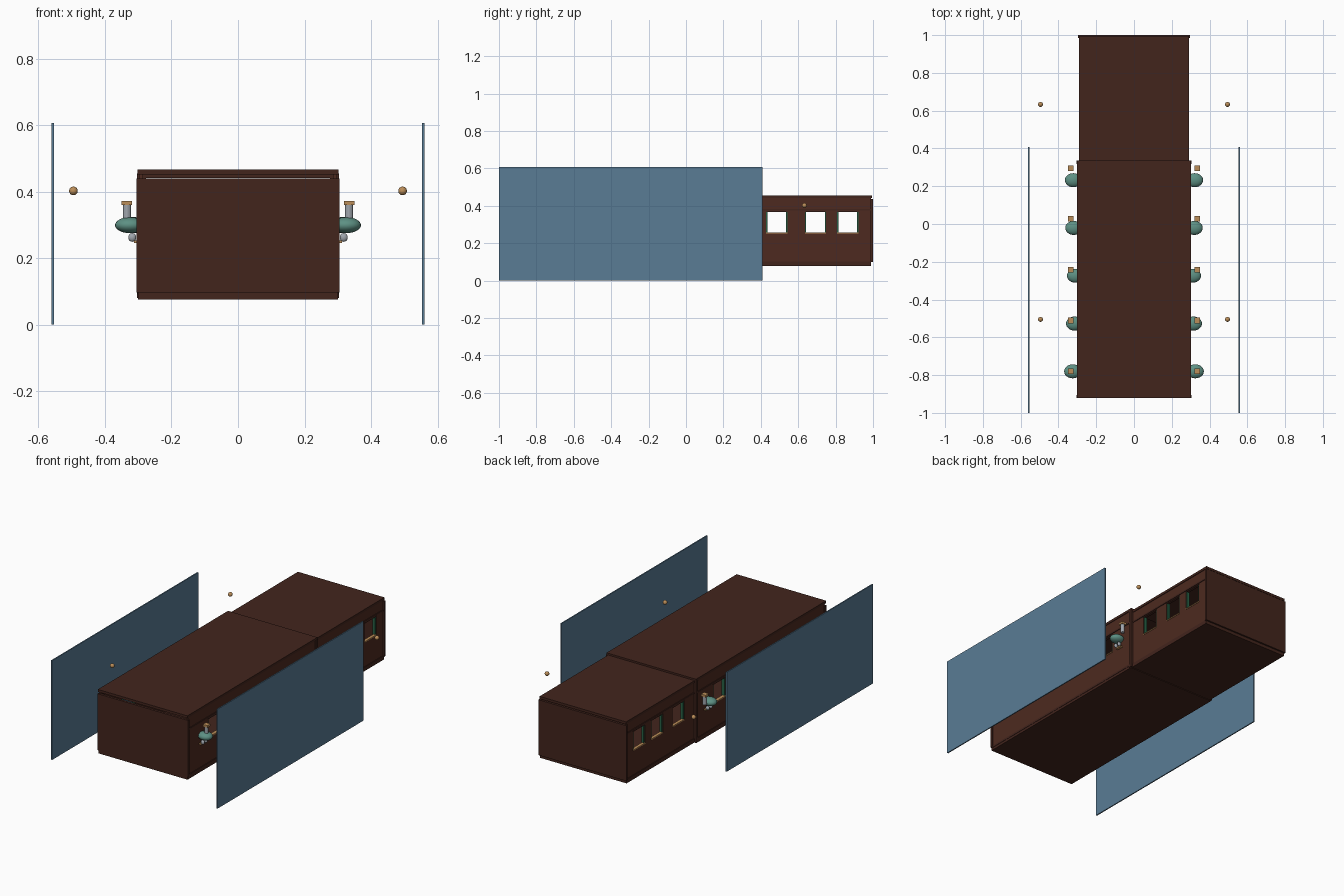
import bpy, bmesh
from mathutils import Matrix, Vector

if "Cube" in bpy.data.objects:
    bpy.data.objects.remove(bpy.data.objects["Cube"])


def mat(name, rgb):
    m = bpy.data.materials.new(name)
    m.diffuse_color = (*rgb, 1)
    m.use_nodes = True
    m.node_tree.nodes["Principled BSDF"].inputs["Base Color"].default_value = m.diffuse_color
    return m


WOOD = mat("dark_wood", (0.055, 0.018, 0.012))
SIDE = mat("red_wood", (0.075, 0.023, 0.014))
GLASS = mat("blue_panel", (0.10, 0.20, 0.30))
BRASS = mat("brass", (0.50, 0.27, 0.10))
TEAL = mat("teal", (0.11, 0.28, 0.23))
GREEN = mat("green", (0.02, 0.12, 0.06))
STEEL = mat("pale_steel", (0.35, 0.38, 0.42))


def finish(name, bm, m, smooth=False):
    me = bpy.data.meshes.new(name)
    bm.to_mesh(me)
    bm.free()
    me.materials.append(m)
    for p in me.polygons:
        p.use_smooth = smooth
    ob = bpy.data.objects.new(name, me)
    bpy.context.collection.objects.link(ob)
    return ob


# a box given by its x, y and z limits
def box(name, x, y, z, m):
    bm = bmesh.new()
    bmesh.ops.create_cube(bm, size=1)
    for v in bm.verts:
        v.co = Vector([(a + b) / 2 + c * (b - a) for (a, b), c in zip((x, y, z), v.co)])
    return finish(name, bm, m)


def ball(name, loc, r, m):
    bm = bmesh.new()
    bmesh.ops.create_uvsphere(bm, u_segments=24, v_segments=12, radius=1)
    bmesh.ops.transform(bm, matrix=Matrix.Translation(loc) @ Matrix.Diagonal((*r, 1)), verts=bm.verts)
    return finish(name, bm, m, True)


def post(name, loc, r, h, m):
    bm = bmesh.new()
    bmesh.ops.create_cone(bm, cap_ends=True, segments=16, radius1=r, radius2=r, depth=h)
    bmesh.ops.translate(bm, vec=loc, verts=bm.verts)
    return finish(name, bm, m)


# limits along x on the chosen side
def sx(s, a, b):
    return tuple(sorted((s * a, s * b)))


# side wall built from strips and piers around its window openings
def side_wall(name, s, x0, x1, y0, y1, z0, z1, windows, hw):
    wx = sx(s, x0, x1)
    box(name + "_lower", wx, (y0, y1), (z0, 0.255), SIDE)
    box(name + "_upper", wx, (y0, y1), (0.37, z1), SIDE)
    edges = [y0] + [e for w in windows for e in (w - hw, w + hw)] + [y1]
    for a, b in zip(edges[::2], edges[1::2]):
        box(name + "_pier", wx, (a, b), (0.255, 0.37), SIDE)
    # rails along the top and bottom of the wall
    box(name + "_top_rail", sx(s, x1, x1 + 0.004), (y0, y1), (0.374, 0.384), WOOD)
    box(name + "_base_rail", sx(s, x1, x1 + 0.004), (y0, y1), (0.09, 0.103), WOOD)
    # green curtains and brass sill in every window
    for w in windows:
        for d in (-1, 1):
            e = w + d * hw
            box("curtain", sx(s, x0 - 0.008, x1 - 0.003), tuple(sorted((e, e - d * 0.007))),
                (0.255, 0.37), GREEN)
        box("window_sill", sx(s, x0 - 0.004, x1 + 0.003), (w - hw, w + hw), (0.251, 0.257), BRASS)
        box("window_head", sx(s, x0 - 0.004, x1 + 0.002), (w - hw, w + hw), (0.367, 0.372), WOOD)


# floors and roofs of both carriage halves
box("front_floor", (-0.30, 0.30), (-0.915, 0.33), (0.075, 0.097), WOOD)
box("front_roof", (-0.302, 0.302), (-0.92, 0.335), (0.452, 0.467), WOOD)
box("rear_floor", (-0.292, 0.292), (0.33, 0.99), (0.079, 0.10), WOOD)
box("rear_roof", (-0.292, 0.292), (0.33, 0.995), (0.441, 0.456), WOOD)

# end walls
box("front_wall", (-0.305, 0.305), (-0.92, -0.905), (0.096, 0.44), WOOD)
box("rear_wall", (-0.297, 0.297), (0.986, 1.0), (0.098, 0.436), WOOD)

for s in (-1, 1):
    side_wall("front_side", s, 0.285, 0.298, -0.91, 0.33, 0.09, 0.453,
              [-0.655, -0.402, -0.149, 0.104], 0.06)
    side_wall("rear_side", s, 0.277, 0.288, 0.33, 0.988, 0.09, 0.442,
              [0.485, 0.692, 0.865], 0.057)
    box("joint_post", sx(s, 0.285, 0.304), (0.318, 0.336), (0.08, 0.455), WOOD)

    # blue side panels standing on the ground
    box("side_panel", sx(s, 0.554, 0.561), (-1.0, 0.408), (0, 0.606), GLASS)

    # floating lamps
    for y in (-0.505, 0.633):
        ball("floating_lamp", (s * 0.495, y, 0.402), (0.013,) * 3, BRASS)

    # rounded teal bodies with a capped chimney each
    for i, reach in enumerate((0.370, 0.360, 0.355, 0.364, 0.366)):
        y = -0.78 + 0.253 * i
        c = -0.78 + 0.269 * i
        ball("teal_body", (s * (reach - 0.045), y, 0.299), (0.045, 0.037, 0.024), TEAL)
        post("chimney", (s * 0.334, c, 0.335), 0.012, 0.054, STEEL)
        box("chimney_cap", sx(s, 0.319, 0.350), (c - 0.015, c + 0.015), (0.359, 0.372), BRASS)
        # brackets underneath
        for d in (-0.014, 0.014):
            ball("bracket_knob", (s * 0.318, y + d, 0.262), (0.012, 0.009, 0.013), STEEL)
        box("bracket", sx(s, 0.298, 0.313), (y - 0.02, y + 0.02), (0.245, 0.253), BRASS)
